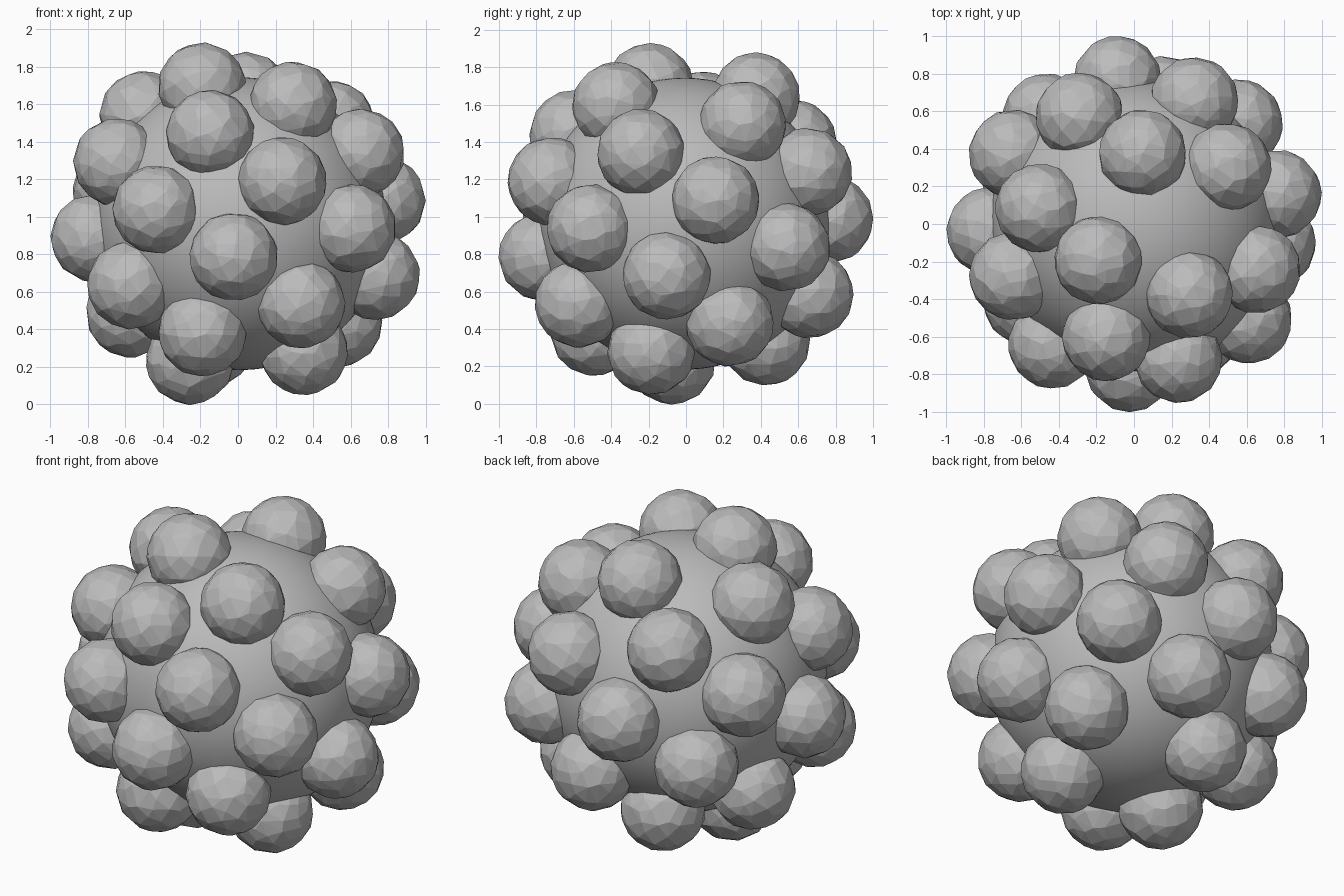
import bpy
import math
import random
from mathutils import Euler, Vector

if "Cube" in bpy.data.objects:
    bpy.data.objects.remove(bpy.data.objects["Cube"], do_unlink=True)

random.seed(4)
CORE_RADIUS = 0.78
BUMP_RADIUS = 0.235
BUMP_COUNT = 30
GOLDEN_ANGLE = math.pi * (3 - math.sqrt(5))
CENTRE = Vector((0.012, -0.007, 0.963))

grey = bpy.data.materials.new("plain grey")
grey.use_nodes = True
colour = (0.5, 0.5, 0.5, 1)
grey.diffuse_color = colour
grey.node_tree.nodes["Principled BSDF"].inputs["Base Color"].default_value = colour


def ball(name, radius, location, detail):
    bpy.ops.mesh.primitive_ico_sphere_add(subdivisions=detail, radius=radius, location=location)
    obj = bpy.context.object
    obj.name = name
    obj.data.materials.append(grey)
    return obj


# Smooth central ball
core = ball("core", CORE_RADIUS, CENTRE, 5)
bpy.ops.object.shade_smooth_by_angle()

# Faceted bump, thinned to irregular triangles and shared by all copies
first = ball("bump_1", BUMP_RADIUS, CENTRE, 3)
thin = first.modifiers.new("irregular facets", "DECIMATE")
thin.ratio = 0.65
bpy.ops.object.modifier_apply(modifier=thin.name)

# Bumps spread over the core on a golden-angle spiral
for i in range(1, BUMP_COUNT + 1):
    if i == 1:
        bump = first
    else:
        bump = bpy.data.objects.new(f"bump_{i}", first.data)
        bpy.context.collection.objects.link(bump)
    height = 1 - 2 * i / (BUMP_COUNT + 1)
    ring = math.sqrt(1 - height * height)
    turn = -i * GOLDEN_ANGLE
    direction = Vector((ring * math.cos(turn), ring * math.sin(turn), height))
    bump.location = CENTRE + direction * CORE_RADIUS
    bump.rotation_euler = Euler([random.uniform(0, math.tau) for _ in range(3)])
